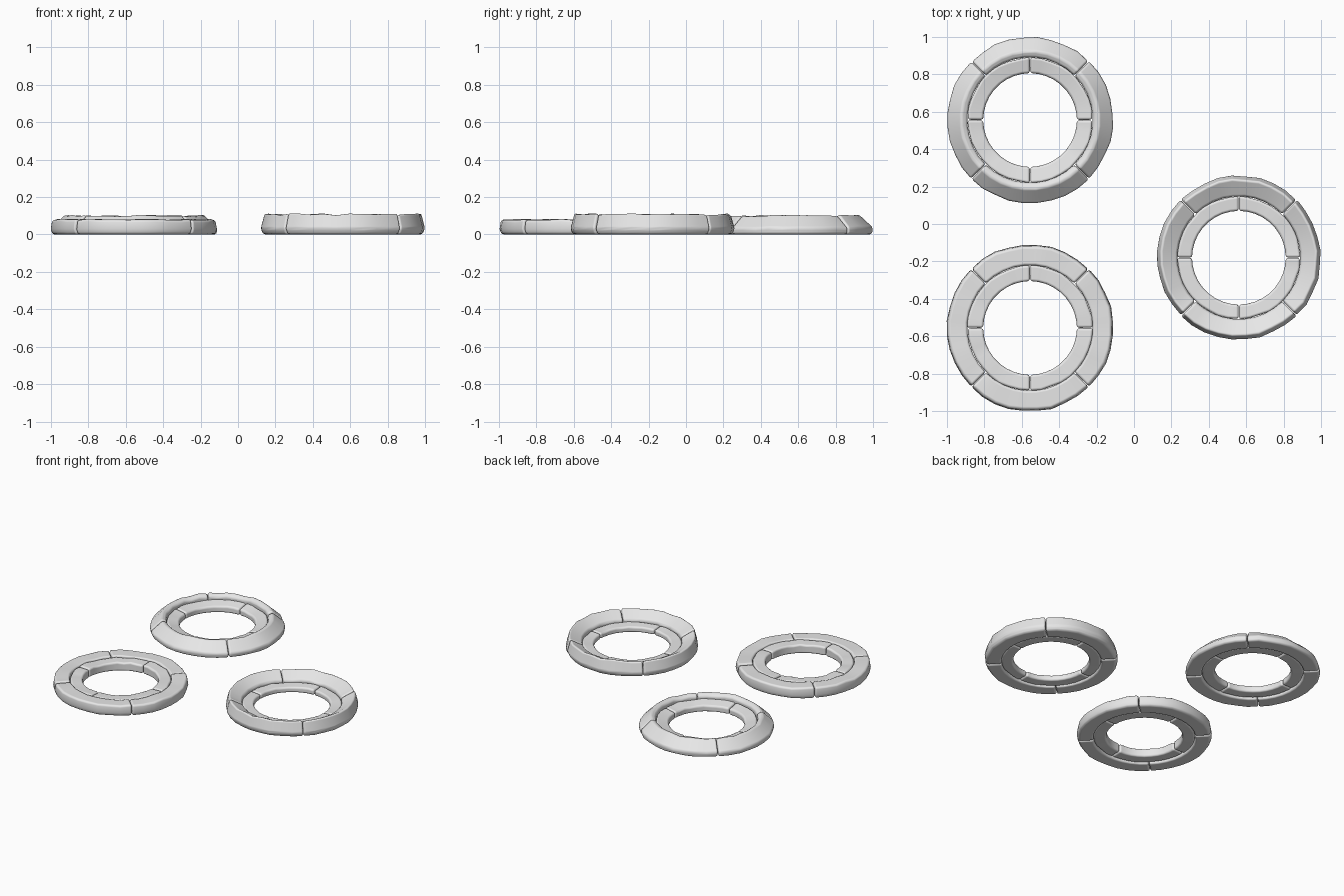
import bpy, bmesh, math, random
from mathutils import Vector

if "Cube" in bpy.data.objects:
    bpy.data.objects.remove(bpy.data.objects["Cube"])

random.seed(4)
STEPS = 9

stone = bpy.data.materials.new("grey_stone")
stone.use_nodes = True
stone.diffuse_color = (0.8, 0.8, 0.8, 1)
stone.node_tree.nodes["Principled BSDF"].inputs["Base Color"].default_value = (0.8, 0.8, 0.8, 1)


def stone_block(name, centre, section, start):
    """Sweep a (radius, height) section through a quarter turn, slightly uneven like worn stone."""
    bm = bmesh.new()
    gap = 0.004
    loops = []
    for i in range(STEPS + 1):
        angle = start + gap + (math.pi / 2 - 2 * gap) * i / STEPS
        direction = Vector((math.cos(angle), math.sin(angle)))
        rise = 1 + random.uniform(-0.05, 0.05)
        middle = sum(r for r, z in section) / len(section)
        swell = random.uniform(-0.004, 0.003)
        loop = []
        for r, z in section:
            wobble = swell if r > middle else 0
            x, y = direction * (r + wobble)
            loop.append(bm.verts.new((centre[0] + x, centre[1] + y, z * rise)))
        loops.append(loop)
    for a, b in zip(loops, loops[1:]):
        for k in range(len(a)):
            n = (k + 1) % len(a)
            bm.faces.new((a[k], a[n], b[n], b[k]))
    bm.faces.new(loops[0])
    bm.faces.new(loops[-1])
    bmesh.ops.recalc_face_normals(bm, faces=bm.faces)
    for face in bm.faces:
        face.smooth = True
    mesh = bpy.data.meshes.new(name)
    bm.to_mesh(mesh)
    bm.free()
    mesh.materials.append(stone)
    block = bpy.data.objects.new(name, mesh)
    bpy.context.collection.objects.link(block)
    # worn, rounded edges
    bevel = block.modifiers.new("worn_edges", "BEVEL")
    bevel.width = 0.014
    bevel.segments = 3
    bevel.limit_method = "ANGLE"
    bevel.angle_limit = math.radians(35)
    bevel.harden_normals = True


def stone_ring(name, centre, outer, inner):
    for q in range(4):
        turn = q * math.pi / 2
        stone_block(f"{name}_outer_block_{q + 1}", centre, outer, turn + math.pi / 4)
        stone_block(f"{name}_inner_block_{q + 1}", centre, inner, turn)


# ring with a flat top
stone_ring("flat_ring", (-0.555, -0.555),
           [(0.335, 0), (0.435, 0), (0.446, 0.03), (0.438, 0.08), (0.335, 0.08)],
           [(0.25, 0.01), (0.335, 0.01), (0.335, 0.075), (0.25, 0.072)])

# ring sloping down towards its outside
stone_ring("domed_ring", (-0.555, 0.555),
           [(0.335, 0), (0.44, 0), (0.446, 0.035), (0.368, 0.104), (0.335, 0.088)],
           [(0.25, 0.01), (0.335, 0.01), (0.335, 0.072), (0.25, 0.055)])

# ring sloping down towards its hole
stone_ring("bowl_ring", (0.56, -0.18),
           [(0.328, 0), (0.425, 0), (0.44, 0.03), (0.418, 0.112), (0.328, 0.065)],
           [(0.25, 0.008), (0.328, 0.008), (0.328, 0.054), (0.25, 0.048)])
